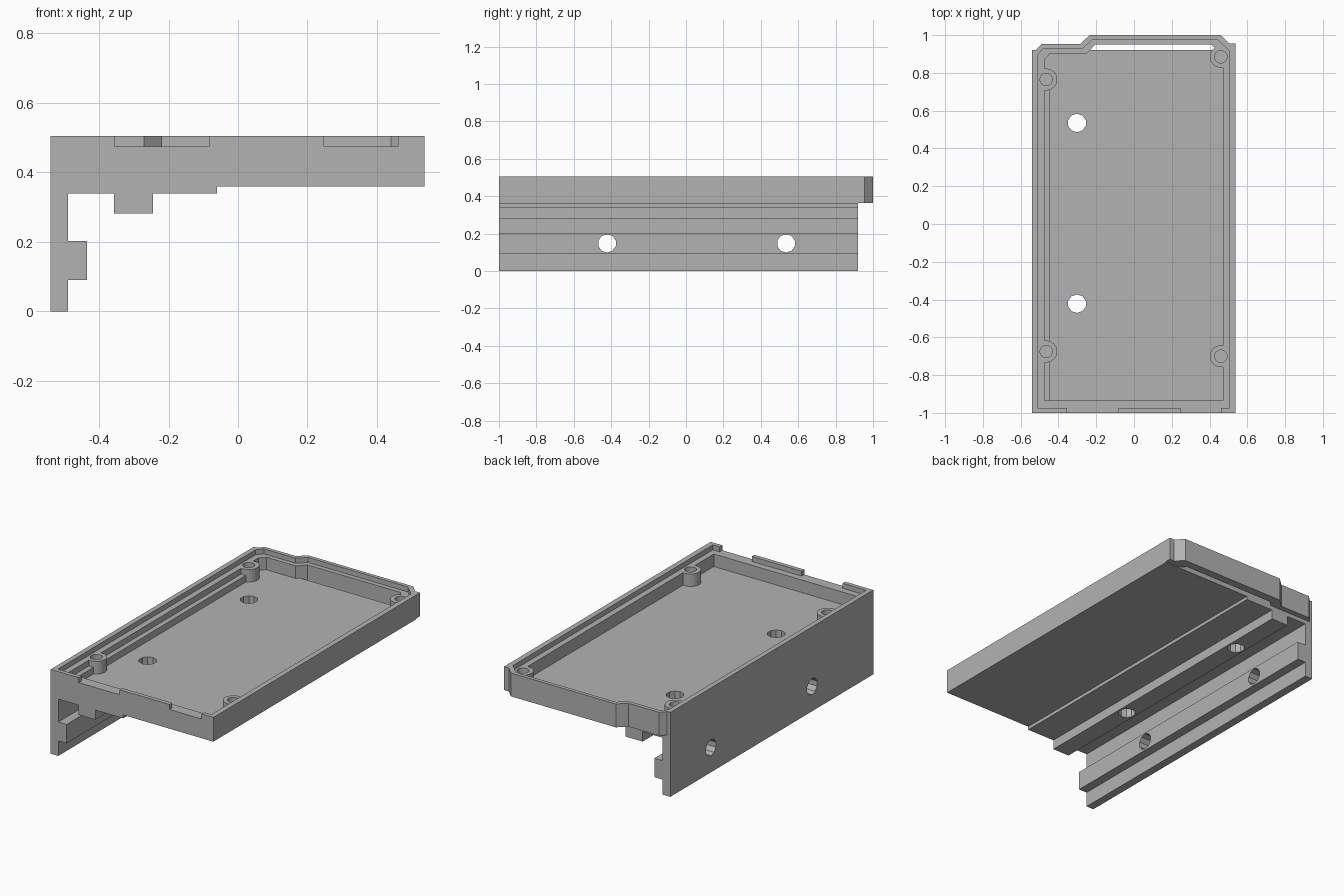
import bpy, bmesh, math
from mathutils import Vector

cube = bpy.data.objects.get("Cube")
if cube:
    bpy.data.objects.remove(cube)

grey = bpy.data.materials.new("plain grey")
grey.use_nodes = True
colour = (0.45, 0.45, 0.45, 1)
grey.diffuse_color = colour
grey.node_tree.nodes["Principled BSDF"].inputs["Base Color"].default_value = colour


def prism(name, points, direction):
    """Extrude a closed 3D outline along a direction."""
    bm = bmesh.new()
    face = bm.faces.new([bm.verts.new(p) for p in points])
    out = bmesh.ops.extrude_face_region(bm, geom=[face])
    verts = [g for g in out["geom"] if isinstance(g, bmesh.types.BMVert)]
    bmesh.ops.translate(bm, verts=verts, vec=Vector(direction))
    bmesh.ops.recalc_face_normals(bm, faces=bm.faces)
    mesh = bpy.data.meshes.new(name)
    bm.to_mesh(mesh)
    bm.free()
    mesh.materials.append(grey)
    obj = bpy.data.objects.new(name, mesh)
    bpy.context.collection.objects.link(obj)
    return obj


def plan(name, outline, z0, z1):
    return prism(name, [(x, y, z0) for x, y in outline], (0, 0, z1 - z0))


def ring(cx, cy, r, n):
    return [(cx + r * math.cos(math.tau * (i + 0.5) / n),
             cy + r * math.sin(math.tau * (i + 0.5) / n)) for i in range(n)]


def rect(x0, x1, y0, y1):
    return [(x0, y0), (x1, y0), (x1, y1), (x0, y1)]


def combine(target, tool, operation):
    """Apply an exact boolean and discard the tool."""
    mod = target.modifiers.new("cut", "BOOLEAN")
    mod.operation, mod.solver, mod.object = operation, "EXACT", tool
    bpy.context.view_layer.objects.active = target
    bpy.ops.object.modifier_apply(modifier=mod.name)
    bpy.data.objects.remove(tool)


TOP, LEDGE, FLOOR, RIM_BASE = 0.505, 0.475, 0.40, 0.365
BACK = 0.92

# Rim: outer outline, lip recess and cavity
outer = [(-0.54, -1), (0.537, -1), (0.537, 0.955), (0.505, 0.955), (0.46, 1),
         (-0.235, 1), (-0.285, 0.953), (-0.49, 0.953), (-0.52, BACK), (-0.54, BACK)]
lip = [(-0.51, -0.975), (0.505, -0.975), (0.505, 0.915), (0.44, 0.978),
       (-0.22, 0.978), (-0.27, 0.93), (-0.48, 0.93), (-0.51, 0.895)]
cavity = [(-0.475, -0.935), (0.47, -0.935), (0.47, 0.89), (0.41, 0.95),
          (-0.205, 0.95), (-0.25, 0.903), (-0.445, 0.903), (-0.475, 0.87)]
rim = plan("rim", outer, RIM_BASE, TOP)
combine(rim, plan("cavity_cutter", cavity, 0.2, 0.7), "DIFFERENCE")
combine(rim, plan("lip_cutter", lip, LEDGE, 0.7), "DIFFERENCE")

# Notches in the front lip
for x0, x1 in ((-0.355, -0.083), (0.247, 0.46)):
    combine(rim, plan("notch_cutter", rect(x0, x1, -1.1, -0.95), LEDGE, 0.7), "DIFFERENCE")

# Floor with rib, hanging side wall and its rail
profile = [(-0.54, 0), (-0.49, 0), (-0.49, 0.09), (-0.435, 0.09), (-0.435, 0.203),
           (-0.49, 0.203), (-0.49, 0.34), (-0.357, 0.34), (-0.357, 0.282),
           (-0.245, 0.282), (-0.245, 0.34), (-0.06, 0.34), (-0.06, 0.36),
           (0.537, 0.36), (0.537, FLOOR), (-0.54, FLOOR)]
case = prism("bracket_tray", [(x, -1, z) for x, z in profile], (0, 1 + BACK, 0))
combine(case, rim, "UNION")

# Low step along the inside of the side wall
combine(case, plan("inner_step", rect(-0.49, -0.445, -0.95, 0.765), 0.385, 0.44), "UNION")

# Screw bosses with blind holes
bosses = [(-0.465, 0.765), (0.46, 0.885), (-0.465, -0.675), (0.46, -0.70)]
for x, y in bosses:
    combine(case, plan("boss", ring(x, y, 0.058, 24), 0.385, LEDGE), "UNION")
for x, y in bosses:
    combine(case, plan("boss_hole", ring(x, y, 0.033, 20), FLOOR, LEDGE + 0.02), "DIFFERENCE")

# Mounting holes through the floor rib and through the side wall
for y in (-0.422, 0.535):
    combine(case, plan("floor_hole", ring(-0.302, y, 0.049, 10), 0.2, 0.6), "DIFFERENCE")
    side = [(-0.7, a, b) for a, b in ring(y, 0.148, 0.049, 10)]
    combine(case, prism("wall_hole", side, (0.4, 0, 0)), "DIFFERENCE")
